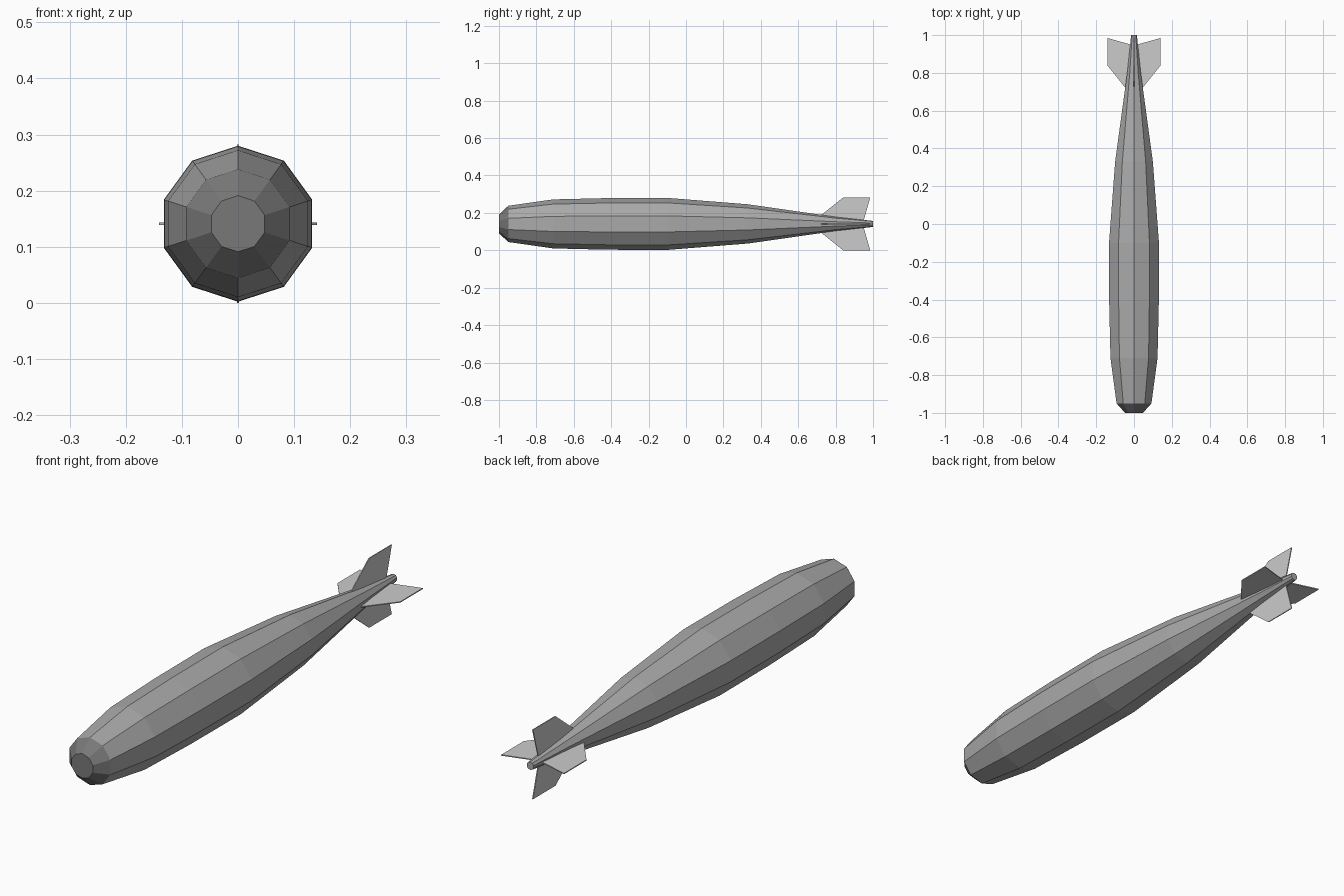
import bpy, bmesh, math
from mathutils import Matrix

if "Cube" in bpy.data.objects:
    bpy.data.objects.remove(bpy.data.objects["Cube"])

SIDES, CZ = 10, 0.141


def material(name, v):
    m = bpy.data.materials.new(name)
    m.diffuse_color = (v, v, v, 1)
    m.use_nodes = True
    m.node_tree.nodes["Principled BSDF"].inputs["Base Color"].default_value = m.diffuse_color
    return m


body_grey = material("body grey", 0.40)
nose_grey = material("dark nose grey", 0.19)
fin_grey = material("light fin grey", 0.60)


def finish(name, bm, mats):
    bmesh.ops.recalc_face_normals(bm, faces=bm.faces[:])
    me = bpy.data.meshes.new(name)
    bm.to_mesh(me)
    bm.free()
    for m in mats:
        me.materials.append(m)
    ob = bpy.data.objects.new(name, me)
    bpy.context.collection.objects.link(ob)
    return ob


# Hull: ten-sided rings lofted along y, with a darker blunt nose
profile = [(-1.0, 0.05), (-0.95, 0.097), (-0.71, 0.131), (-0.42, 0.138),
           (-0.10, 0.139), (0.33, 0.105), (0.80, 0.038), (1.0, 0.016)]
bm = bmesh.new()
rings = []
for y, r in profile:
    angles = [2 * math.pi * i / SIDES for i in range(SIDES)]
    rings.append([bm.verts.new((r * math.sin(a), y, CZ + r * math.cos(a))) for a in angles])
for a, b in zip(rings, rings[1:]):
    for i in range(SIDES):
        j = (i + 1) % SIDES
        bm.faces.new((a[i], a[j], b[j], b[i]))
bm.faces.new(rings[0])
bm.faces.new(rings[-1])
for f in bm.faces:
    f.material_index = 1 if f.calc_center_median().y < -0.96 else 0
finish("hull", bm, [body_grey, nose_grey])

# Four thin tail fins, one outline (y, distance from axis) turned around the hull axis
outline = [(0.70, 0.02), (0.72, 0.045), (0.84, 0.141), (0.985, 0.141), (0.95, 0.018), (0.95, 0.005)]
T = 0.002
for k, name in enumerate(("top_fin", "right_fin", "bottom_fin", "left_fin")):
    bm = bmesh.new()
    sides = [[bm.verts.new((x, y, d)) for y, d in outline] for x in (-T, T)]
    for s in sides:
        bm.faces.new(s)
    n = len(outline)
    for i in range(n):
        j = (i + 1) % n
        bm.faces.new((sides[0][i], sides[0][j], sides[1][j], sides[1][i]))
    turn = Matrix.Translation((0, 0, CZ)) @ Matrix.Rotation(k * math.pi / 2, 4, 'Y')
    bmesh.ops.transform(bm, matrix=turn, verts=bm.verts[:])
    finish(name, bm, [fin_grey])
